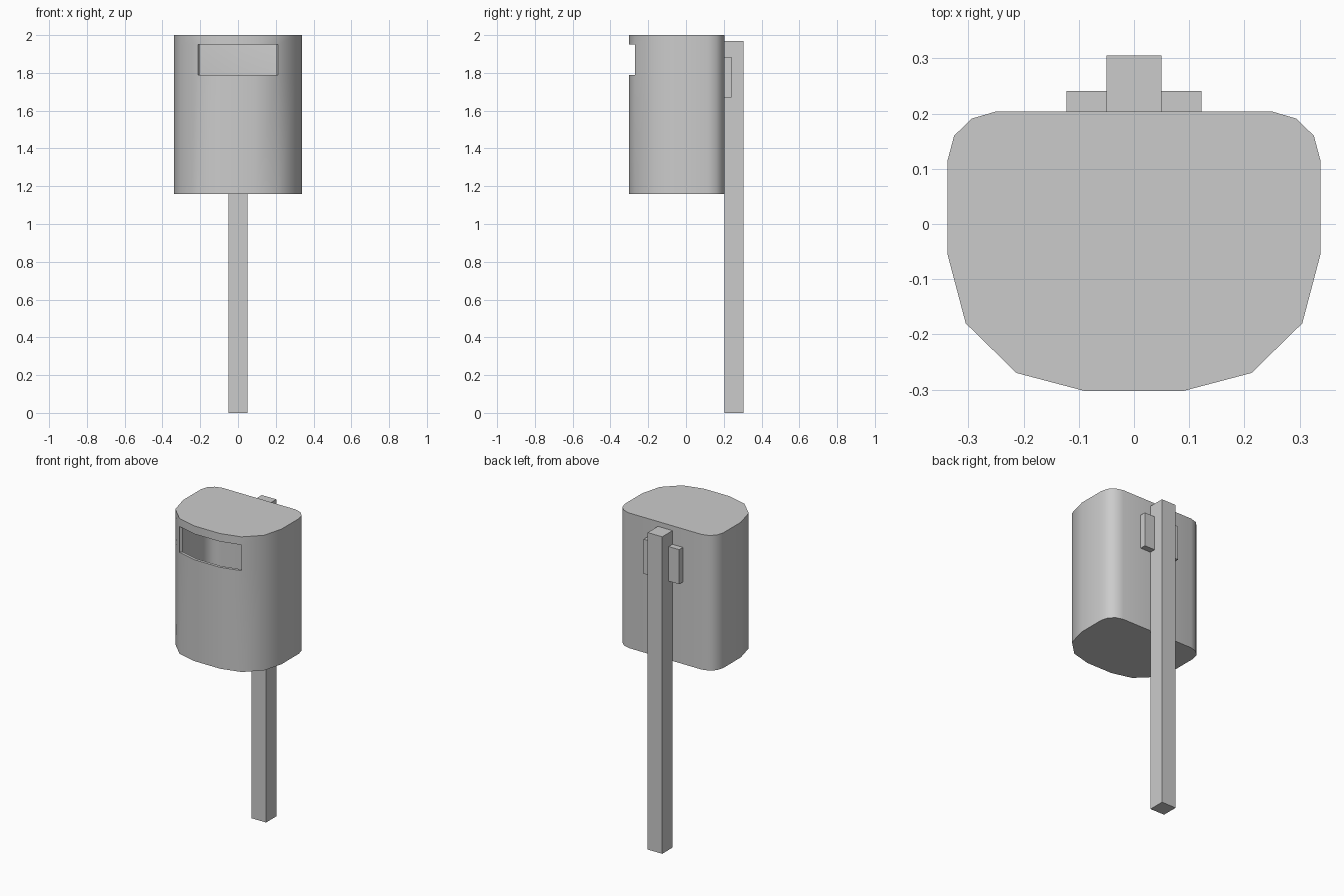
import bpy, bmesh, math

if "Cube" in bpy.data.objects:
    bpy.data.objects.remove(bpy.data.objects["Cube"])


def box(name, x, y, z):
    """Axis-aligned box from (min, max) pairs."""
    bpy.ops.mesh.primitive_cube_add(size=1, location=[sum(r) / 2 for r in (x, y, z)])
    ob = bpy.context.object
    ob.name = name
    ob.scale = [r[1] - r[0] for r in (x, y, z)]
    bpy.ops.object.transform_apply(location=False, rotation=False, scale=True)
    return ob


# Hollow body: mirrored half profile, stacked in rings, with a slot at the front
half = [(0.088, -0.303), (0.213, -0.27), (0.305, -0.18), (0.338, -0.055),
        (0.338, 0.115), (0.326, 0.16), (0.294, 0.191), (0.25, 0.204)]
profile = half + [(-x, y) for x, y in reversed(half)]
levels = [1.16, 1.79, 1.95, 2.0]
n = len(profile)
slot_sides = {0, n - 1, n - 2}

bm = bmesh.new()
rings = [[bm.verts.new((x, y, z)) for x, y in profile] for z in levels]
for level in range(3):
    low, high = rings[level], rings[level + 1]
    for i in range(n):
        if level == 1 and i in slot_sides:
            continue
        j = (i + 1) % n
        bm.faces.new((low[i], low[j], high[j], high[i]))
bm.faces.new(rings[0][::-1])
bm.faces.new(rings[-1])
mesh = bpy.data.meshes.new("body")
bm.to_mesh(mesh)
bm.free()
body = bpy.data.objects.new("body", mesh)
bpy.context.collection.objects.link(body)

# Wall thickness
shell = body.modifiers.new("wall", 'SOLIDIFY')
shell.thickness = 0.018
shell.offset = -1
bpy.ops.object.select_all(action='DESELECT')
body.select_set(True)
bpy.context.view_layer.objects.active = body
bpy.ops.object.modifier_apply(modifier="wall")
bpy.ops.object.shade_smooth_by_angle(angle=math.radians(35))

# Post and the mounting bracket behind the body
box("post", (-0.05, 0.05), (0.204, 0.305), (0, 1.97))
box("bracket", (-0.122, 0.122), (0.204, 0.241), (1.67, 1.885))
